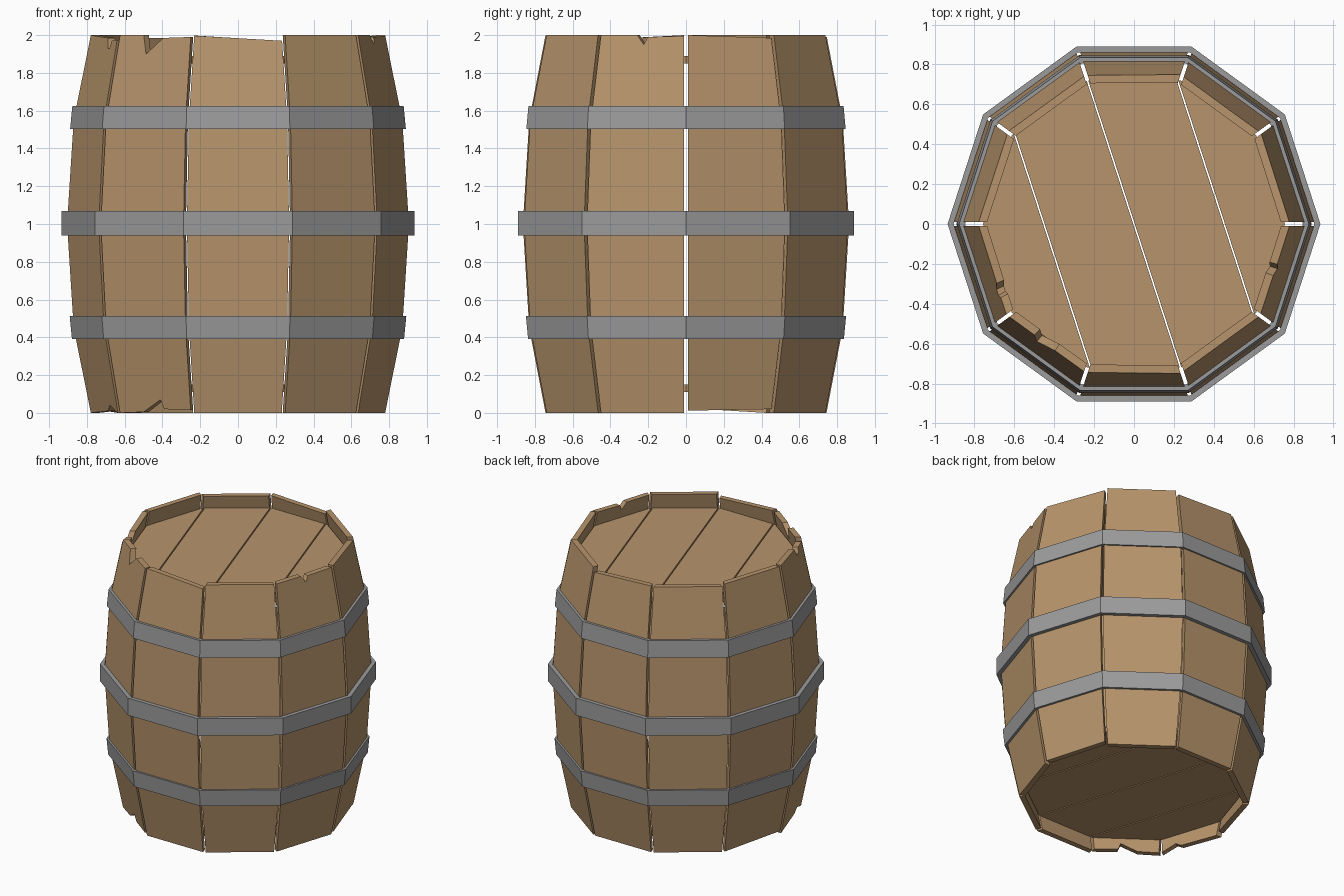
import bpy, bmesh, math

if "Cube" in bpy.data.objects:
    bpy.data.objects.remove(bpy.data.objects["Cube"])

N = 10
HALF = math.pi / N
C, T = math.cos(HALF), math.tan(HALF)


def material(name, rgb):
    m = bpy.data.materials.new(name)
    m.diffuse_color = (*rgb, 1)
    m.use_nodes = True
    m.node_tree.nodes["Principled BSDF"].inputs["Base Color"].default_value = m.diffuse_color
    return m


wood = material("warm oak", (0.47, 0.295, 0.148))
iron = material("grey iron", (0.33, 0.33, 0.335))


def finish(bm, name, mat):
    bmesh.ops.recalc_face_normals(bm, faces=bm.faces)
    me = bpy.data.meshes.new(name)
    bm.to_mesh(me)
    bm.free()
    me.materials.append(mat)
    ob = bpy.data.objects.new(name, me)
    bpy.context.collection.objects.link(ob)
    return ob


def interp(pts, x):
    for (a, u), (b, v) in zip(pts, pts[1:]):
        if x <= b:
            return u + (v - u) * (x - a) / (b - a)
    return pts[-1][1]


# bulging barrel profile: (z, corner radius)
PROFILE = [(0, 0.782), (0.45, 0.873), (1, 0.908), (1.55, 0.873), (2, 0.782)]
FLAT_TOP, FLAT_BOTTOM = [(-1, 2), (1, 2)], [(-1, 0), (1, 0)]

# chipped stave ends: position across the stave (-1..1), height
TOPS = {
    6: [(-1, 2), (-0.33, 2), (-0.2, 1.9), (0.23, 1.985), (1, 1.99)],
    5: [(-1, 2), (0.3, 1.985), (0.42, 1.93), (0.55, 1.93), (0.62, 1.97), (1, 1.975)],
    9: [(-1, 2), (-0.13, 2), (0.04, 1.95), (0.13, 1.99), (1, 1.995)],
    7: [(-1, 1.997), (1, 1.97)],
    2: [(-1, 1.97), (1, 1.99)],
    3: [(-1, 1.985), (1, 1.985)],
    0: [(-1, 2), (1, 1.985)],
}
BOTTOMS = {
    6: [(-1, 0), (-0.33, 0.005), (0.18, 0.07), (0.26, 0.02), (1, 0.015)],
    5: [(-1, 0), (0.3, 0.01), (0.5, 0.04), (1, 0.0)],
    4: [(-1, 0), (1, 0.025)],
    0: [(-1, 0.012), (1, 0.02)],
}


# staves: inner and outer skins built from columns that follow the chipped ends
def stave(i):
    top, bot = TOPS.get(i, FLAT_TOP), BOTTOMS.get(i, FLAT_BOTTOM)
    ts = sorted({t for t, _ in top + bot})
    a = (2 * i + 1) * HALF
    ca, sa = math.cos(a), math.sin(a)
    bm = bmesh.new()
    skins = []
    for depth in (0, 0.04):
        cols = []
        for t in ts:
            col = []
            for z in (interp(bot, t), 0.45, 1, 1.55, interp(top, t)):
                ap = interp(PROFILE, z) * C - depth
                w = t * (ap * T - 0.01)
                col.append(bm.verts.new((ap * ca - w * sa, ap * sa + w * ca, z)))
            cols.append(col)
        skins.append(cols)
    o, n = skins
    last = len(ts) - 1
    for j in range(last):
        for s in skins:
            for k in range(4):
                bm.faces.new((s[j][k], s[j + 1][k], s[j + 1][k + 1], s[j][k + 1]))
        for k in (0, 4):
            bm.faces.new((o[j][k], o[j + 1][k], n[j + 1][k], n[j][k]))
    for j in (0, last):
        for k in range(4):
            bm.faces.new((o[j][k], o[j][k + 1], n[j][k + 1], n[j][k]))
    finish(bm, f"stave_{i + 1}", wood)


for i in range(N):
    stave(i)


# iron hoops: four-point section swept round the decagon
def hoop(name, z0, r0, z1, r1, thick=0.03):
    bm = bmesh.new()
    rings = []
    for i in range(N):
        a = 2 * i * HALF
        rings.append([bm.verts.new((r * math.cos(a), r * math.sin(a), z)) for r, z in
                      ((r0, z0), (r1, z1), (r1 - thick, z1), (r0 - thick, z0))])
    for i in range(N):
        p, q = rings[i], rings[(i + 1) % N]
        for k in range(4):
            m = (k + 1) % 4
            bm.faces.new((p[k], q[k], q[m], p[m]))
    finish(bm, name, iron)


hoop("lower_hoop", 0.39, 0.879, 0.512, 0.891)
hoop("middle_hoop", 0.94, 0.935, 1.068, 0.935)
hoop("upper_hoop", 1.502, 0.889, 1.625, 0.877)


# lid and base: decagon sliced into four planks running corner to corner
def plank(name, z, thick, lo, hi):
    bm = bmesh.new()
    R = 0.757
    vs = [bm.verts.new((R * math.cos(2 * i * HALF), R * math.sin(2 * i * HALF), z)) for i in range(N)]
    bm.faces.new(vs)
    nrm = (math.cos(HALF), math.sin(HALF), 0)
    for d, inner, outer in ((lo, True, False), (hi, False, True)):
        bmesh.ops.bisect_plane(bm, geom=bm.verts[:] + bm.edges[:] + bm.faces[:], dist=1e-5,
                               plane_co=(nrm[0] * d, nrm[1] * d, z), plane_no=nrm,
                               clear_inner=inner, clear_outer=outer)
    ext = bmesh.ops.extrude_face_region(bm, geom=bm.faces[:])
    for v in ext["geom"]:
        if isinstance(v, bmesh.types.BMVert):
            v.co.z += thick
    finish(bm, name, wood)


CUTS = [-0.9, -0.43, 0, 0.43, 0.9]
for k in range(4):
    plank(f"lid_plank_{k + 1}", 1.85, 0.04, CUTS[k] + 0.004, CUTS[k + 1] - 0.004)
    plank(f"base_plank_{k + 1}", 0.11, 0.04, CUTS[k] + 0.004, CUTS[k + 1] - 0.004)
